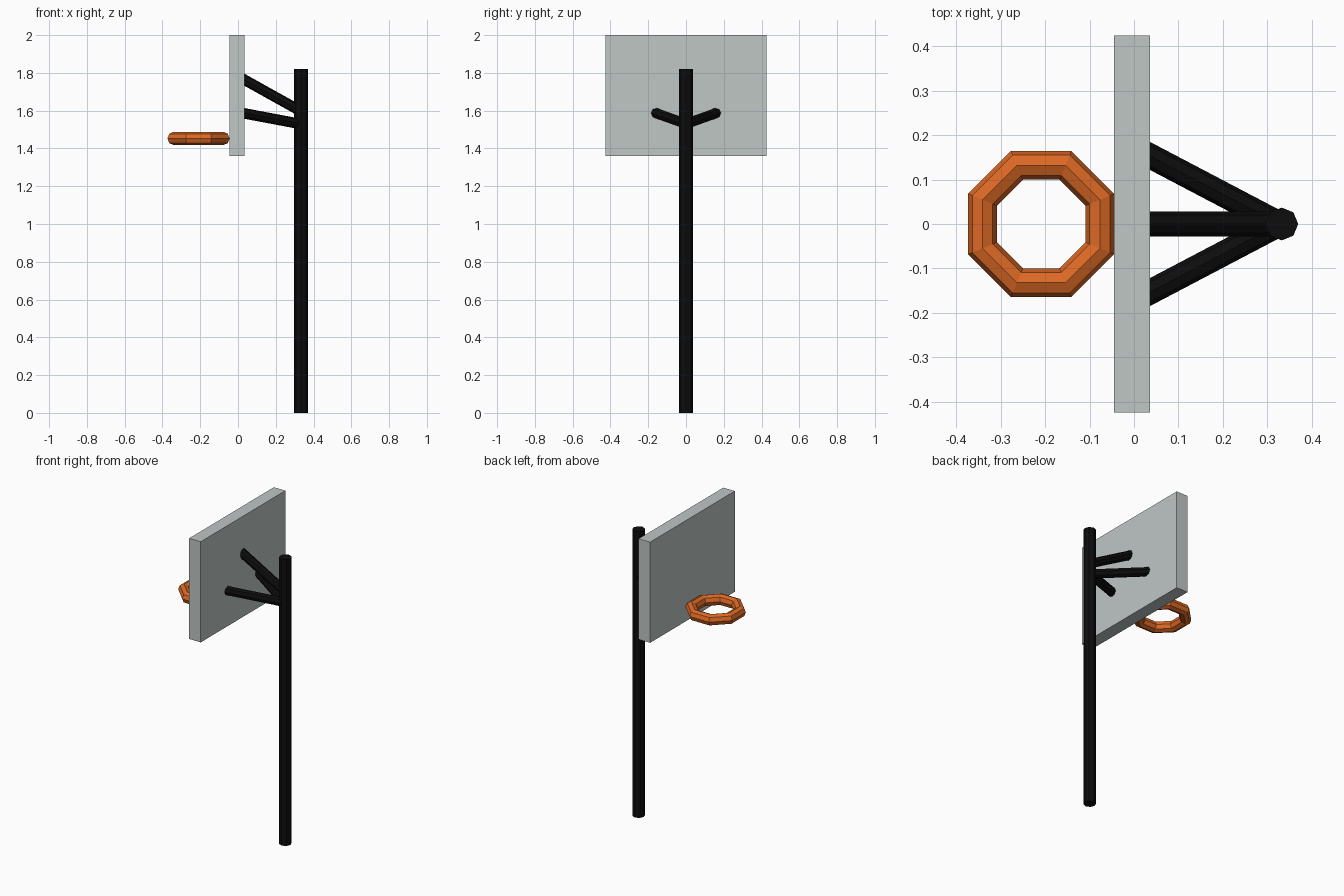
import bpy, bmesh, math
from mathutils import Vector, Matrix

if "Cube" in bpy.data.objects:
    bpy.data.objects.remove(bpy.data.objects["Cube"])


def material(name, rgb):
    m = bpy.data.materials.new(name)
    m.diffuse_color = (*rgb, 1)
    m.use_nodes = True
    m.node_tree.nodes["Principled BSDF"].inputs["Base Color"].default_value = m.diffuse_color
    return m


black = material("black_metal", (0.004, 0.004, 0.004))
orange = material("orange_metal", (0.72, 0.14, 0.018))
red = material("red_paint", (0.3, 0.012, 0.014))
pale = material("pale_board", (0.52, 0.57, 0.56))


def rod(name, a, b, radius):
    """Eight-sided black rod between two points."""
    a, b = Vector(a), Vector(b)
    d = b - a
    bpy.ops.mesh.primitive_cylinder_add(
        vertices=8, radius=radius, depth=d.length, location=(a + b) / 2,
        rotation=d.to_track_quat('Z', 'Y').to_euler())
    ob = bpy.context.object
    ob.name = name
    ob.data.materials.append(black)
    return ob


# Upright pole
rod("pole", (0.333, 0, 0), (0.333, 0, 1.82), 0.037)

# Braces from the pole to the back of the board
rod("upper_brace", (0.333, 0, 1.597), (0.01, 0, 1.777), 0.028)
for side, s in (("left", 1), ("right", -1)):
    rod(side + "_brace", (0.328, 0, 1.53), (0.01, s * 0.167, 1.59), 0.028)

# Backboard
bpy.ops.mesh.primitive_cube_add(size=1, location=(-0.005, 0, 1.68))
board = bpy.context.object
board.name = "backboard"
board.scale = (0.081, 0.85, 0.64)
board.data.materials.append(pale)

# Painted target frame: an inset rectangle with the middle removed
bm = bmesh.new()
y, z0, z1 = 0.248, 1.523, 1.82
face = bm.faces.new([bm.verts.new((-0.047, *p))
                     for p in ((y, z0), (-y, z0), (-y, z1), (y, z1))])
face.normal_update()
if face.normal.x > 0:
    face.normal_flip()
bmesh.ops.inset_region(bm, faces=[face], thickness=0.05)
bmesh.ops.delete(bm, geom=[face], context='FACES')
mesh = bpy.data.meshes.new("target_frame")
bm.to_mesh(mesh)
bm.free()
frame = bpy.data.objects.new("target_frame", mesh)
bpy.context.collection.objects.link(frame)
mesh.materials.append(red)
solid = frame.modifiers.new("thickness", 'SOLIDIFY')
solid.thickness = 0.003
solid.offset = -1

# Hoop
bpy.ops.mesh.primitive_torus_add(
    major_segments=8, minor_segments=8, major_radius=0.143, minor_radius=0.035,
    location=(-0.209, 0, 1.453), rotation=(0, 0, math.pi / 8))
hoop = bpy.context.object
hoop.name = "hoop"
hoop.data.materials.append(orange)
hoop.data.shade_flat()
